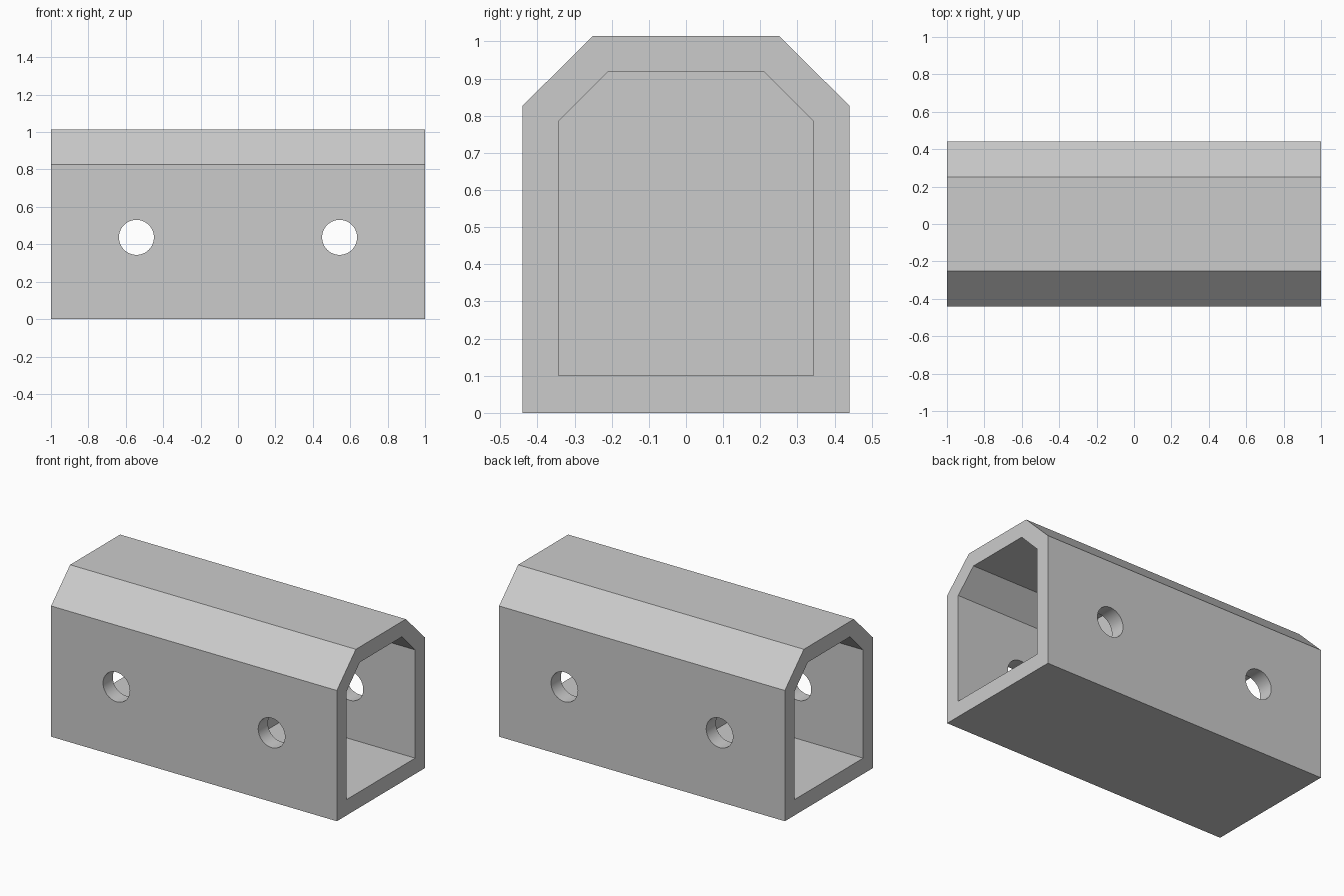
import bpy
import bmesh
from math import radians
from mathutils import Matrix

default = bpy.data.objects.get("Cube")
if default:
    bpy.data.objects.remove(default)

# Dimensions
HALF_LENGTH = 1.0
DIVIDER = 0.085        # half thickness of the central wall
HOLE_X, HOLE_Z, HOLE_R = 0.543, 0.437, 0.0935

grey = bpy.data.materials.new("plain grey")
grey.use_nodes = True
colour = (0.6, 0.6, 0.6, 1)
grey.diffuse_color = colour
grey.node_tree.nodes["Principled BSDF"].inputs["Base Color"].default_value = colour


def finish(name, bm):
    bmesh.ops.recalc_face_normals(bm, faces=bm.faces)
    mesh = bpy.data.meshes.new(name)
    bm.to_mesh(mesh)
    bm.free()
    mesh.materials.append(grey)
    obj = bpy.data.objects.new(name, mesh)
    bpy.context.collection.objects.link(obj)
    return obj


def chamfered_prism(name, x0, x1, half_width, half_top, base, shoulder, top):
    """Extrude a box profile with two cut top corners along x."""
    side = [(half_width, base), (half_width, shoulder), (half_top, top)]
    profile = side + [(-y, z) for y, z in reversed(side)]
    bm = bmesh.new()
    face = bm.faces.new([bm.verts.new((x0, y, z)) for y, z in profile])
    moved = bmesh.ops.extrude_face_region(bm, geom=[face], use_keep_orig=True)["geom"]
    verts = [v for v in moved if isinstance(v, bmesh.types.BMVert)]
    bmesh.ops.translate(bm, verts=verts, vec=(x1 - x0, 0, 0))
    return finish(name, bm)


def cross_hole(name, x):
    bm = bmesh.new()
    bmesh.ops.create_cone(
        bm, cap_ends=True, segments=64, radius1=HOLE_R, radius2=HOLE_R, depth=1.2,
        matrix=Matrix.Translation((x, 0, HOLE_Z)) @ Matrix.Rotation(radians(90), 4, "X"))
    return finish(name, bm)


# Outer block
housing = chamfered_prism("housing", -HALF_LENGTH, HALF_LENGTH,
                          0.44, 0.25, 0, 0.827, 1.015)

# A cavity from each end and a bolt hole through each cavity
cutters = []
for sign, label in ((-1, "right"), (1, "left")):
    cutters.append(chamfered_prism(label + "_cavity_cutter", sign * DIVIDER,
                                   sign * (HALF_LENGTH + 0.1),
                                   0.343, 0.21, 0.1, 0.785, 0.918))
    cutters.append(cross_hole(label + "_hole_cutter", sign * HOLE_X))

bpy.context.view_layer.objects.active = housing
for cutter in cutters:
    mod = housing.modifiers.new(cutter.name, "BOOLEAN")
    mod.operation = "DIFFERENCE"
    mod.solver = "EXACT"
    mod.object = cutter
    bpy.ops.object.modifier_apply(modifier=mod.name)
    bpy.data.objects.remove(cutter)

# Smooth hole walls, crisp edges
bpy.ops.object.select_all(action="DESELECT")
housing.select_set(True)
bpy.ops.object.shade_smooth_by_angle(angle=radians(30))
